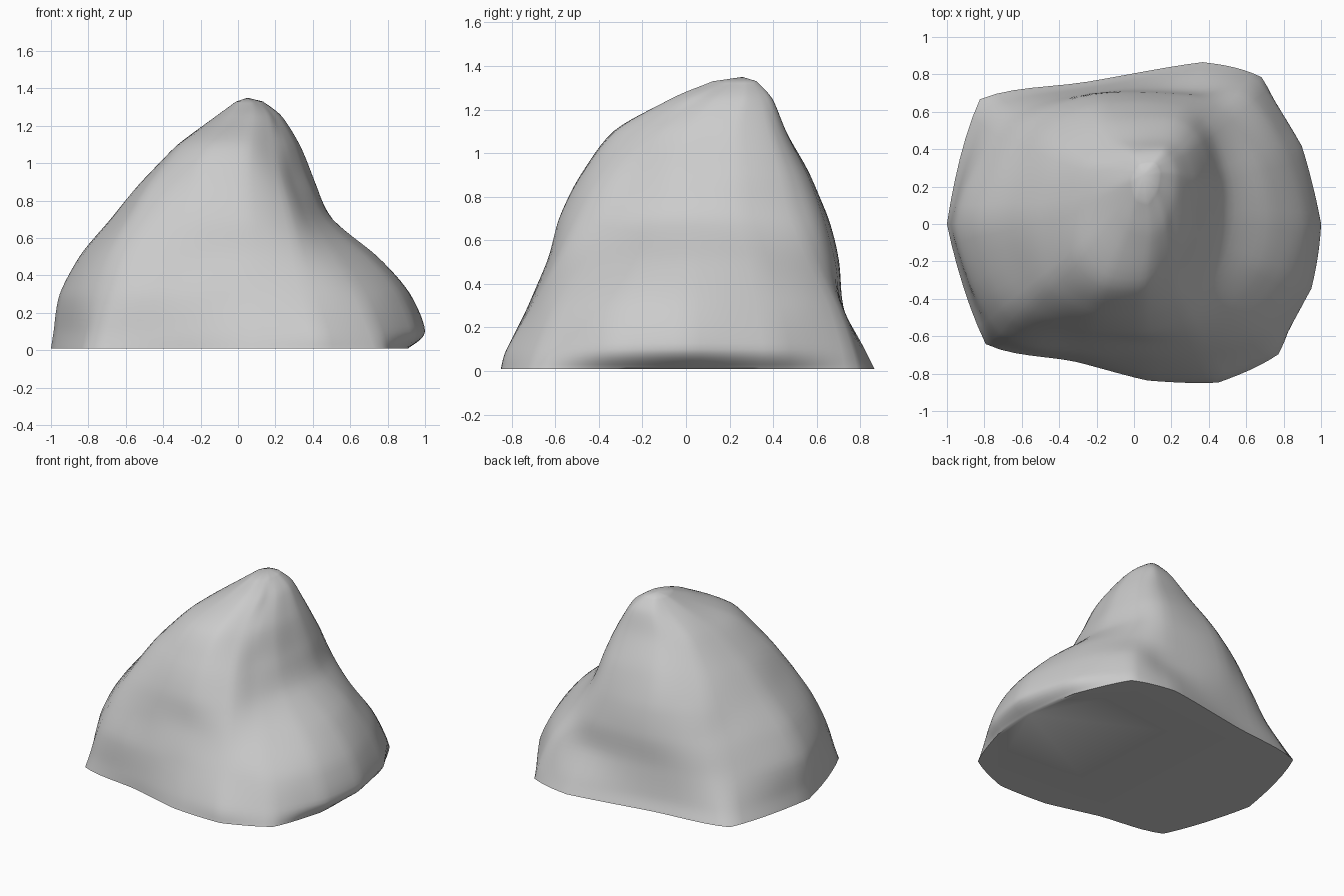
import bpy, bmesh
from math import cos, sin, radians
from mathutils import Vector, noise

if "Cube" in bpy.data.objects:
    bpy.data.objects.remove(bpy.data.objects["Cube"])

# Directions of the rock's ridges and faces, in degrees
ANGLES = (0, 25, 49, 67, 108, 141, 180, 219, 247, 275, 298, 318, 340)

# Cross-sections: height, centre x, centre y, radius along each direction
RINGS = [
    (0.01, 0, 0, (.91, .95, 1.04, .94, .80, 1.06, 1.0, 1.02, .80, .84, .96, 1.04, .96)),
    (0.10, 0, 0, (1.0, .99, 1.01, .89, .77, 1.00, .985, .99, .79, .81, .93, 1.00, 1.01)),
    (0.30, 0, 0, (.92, .90, .92, .78, .74, .88, .955, .93, .75, .725, .80, .88, .92)),
    (0.50, 0, .02, (.75, .75, .76, .72, .71, .77, .85, .85, .70, .66, .70, .71, .74)),
    (0.70, 0, .04, (.50, .54, .62, .64, .64, .66, .68, .73, .65, .62, .60, .53, .50)),
    (0.90, 0, .06, (.40, .45, .53, .54, .52, .52, .52, .59, .57, .54, .49, .42, .40)),
    (1.10, .02, .10, (.30, .34, .39, .39, .36, .36, .34, .41, .45, .43, .36, .32, .30)),
    (1.25, .06, .19, (.17, .19, .21, .22, .20, .18, .18, .20, .25, .26, .22, .18, .17)),
    (1.33, .06, .24, (.07, .08, .09, .09, .08, .07, .07, .08, .11, .12, .09, .08, .07)),
]
APEX = Vector((.05, .26, 1.35))
STEPS = 6


def spline(a, b, c, d, t):
    """Smooth curve from b to c that passes through all points."""
    return 0.5 * (2 * b + (c - a) * t + (2 * a - 5 * b + 4 * c - d) * t * t
                  + (3 * b - a - 3 * c + d) * t ** 3)


def refine(points, closed, roundness):
    """Subdivide a line; low roundness keeps its corners crisp."""
    n = len(points)
    pick = (lambda i: points[i % n]) if closed else (lambda i: points[max(0, min(n - 1, i))])
    out = []
    for i in range(n if closed else n - 1):
        for s in range(STEPS):
            t = s / STEPS
            curve = spline(pick(i - 1), pick(i), pick(i + 1), pick(i + 2), t)
            out.append(pick(i).lerp(pick(i + 1), t).lerp(curve, roundness))
    return out if closed else out + [points[-1]]


# Smooth each section around (crisper at the foot), then smooth the columns upward
sections = [refine([Vector((cx + r * cos(radians(a)), cy + r * sin(radians(a)), z))
                    for a, r in zip(ANGLES, radii)], True, 0.4 if z < 0.2 else 0.75)
            for z, cx, cy, radii in RINGS]
columns = [refine(list(col), False, 0.85) for col in zip(*sections)]

bm = bmesh.new()
grid = []
for col in columns:
    verts = []
    for p in col:
        # Gentle weathering, fading out at the foot
        wear = 0.008 * min(1, p.z * 3) * noise.noise(p * 3.5)
        out = Vector((p.x, p.y, 0)).normalized()
        verts.append(bm.verts.new(p + out * wear))
    grid.append(verts)

# Rock sides, rounded tip and flat underside
tip = bm.verts.new(APEX)
for i, col in enumerate(grid):
    nxt = grid[(i + 1) % len(grid)]
    for j in range(len(col) - 1):
        bm.faces.new((col[j], nxt[j], nxt[j + 1], col[j + 1]))
    bm.faces.new((col[-1], nxt[-1], tip))
bm.faces.new([col[0] for col in reversed(grid)])
bmesh.ops.recalc_face_normals(bm, faces=bm.faces)

mesh = bpy.data.meshes.new("rock")
bm.to_mesh(mesh)
bm.free()
rock = bpy.data.objects.new("rock", mesh)
bpy.context.collection.objects.link(rock)
bpy.context.view_layer.objects.active = rock
rock.select_set(True)
bpy.ops.object.shade_smooth_by_angle(angle=radians(50))
